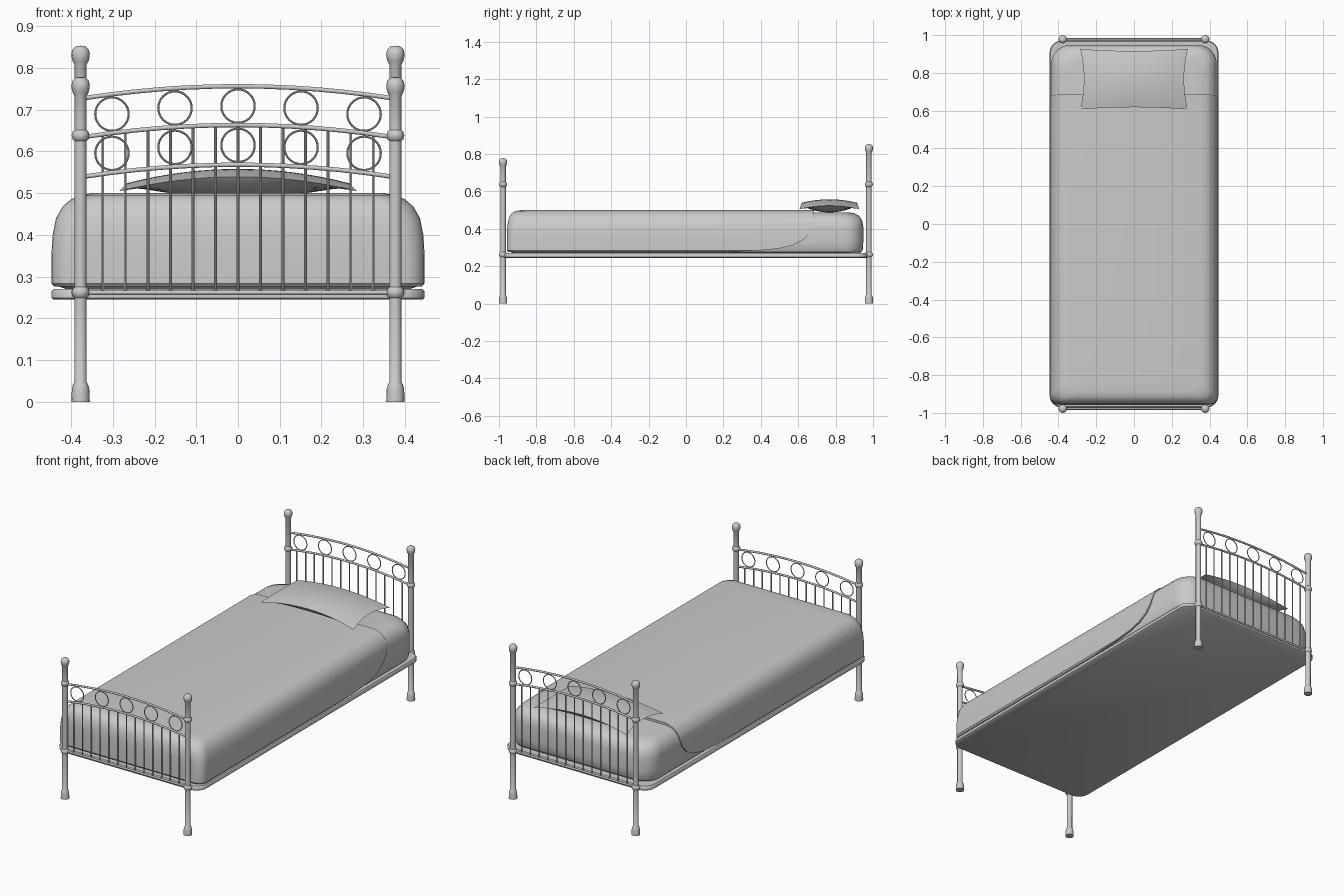
import bpy, bmesh, math
from mathutils import Vector

if "Cube" in bpy.data.objects:
    bpy.data.objects.remove(bpy.data.objects["Cube"])

POST_X, POST_Y = 0.377, 0.978


def finish(name, bm, angle=40):
    bmesh.ops.recalc_face_normals(bm, faces=bm.faces)
    me = bpy.data.meshes.new(name)
    bm.to_mesh(me)
    bm.free()
    ob = bpy.data.objects.new(name, me)
    bpy.context.collection.objects.link(ob)
    smooth(ob, angle)
    return ob


def activate(ob):
    bpy.ops.object.select_all(action='DESELECT')
    ob.select_set(True)
    bpy.context.view_layer.objects.active = ob


def smooth(ob, angle=40):
    activate(ob)
    bpy.ops.object.shade_smooth_by_angle(angle=math.radians(angle))


def loft(name, rings, seg=6):
    """Stack rounded rectangles (z, half width, y front, y back, corner radius)."""
    bm = bmesh.new()
    loops = []
    for z, hx, y0, y1, r in rings:
        loop = []
        for k, (cx, cy) in enumerate([(hx - r, y1 - r), (-hx + r, y1 - r),
                                      (-hx + r, y0 + r), (hx - r, y0 + r)]):
            for i in range(seg + 1):
                a = math.pi / 2 * (k + i / seg)
                loop.append(bm.verts.new((cx + r * math.cos(a), cy + r * math.sin(a), z)))
        loops.append(loop)
    n = len(loops[0])
    for a, b in zip(loops, loops[1:]):
        for i in range(n):
            bm.faces.new((a[i], a[(i + 1) % n], b[(i + 1) % n], b[i]))
    bm.faces.new(loops[0])
    bm.faces.new(loops[-1])
    return finish(name, bm)


def post(name, x, y, h):
    """Lathed post with a flared foot, two collars and a ball on top."""
    prof = [(0, 0), (.022, 0), (.021, .03), (.018, .042), (.0145, .047)]
    for z in (.262, .638):
        prof += [(.0145, z - .013), (.019, z - .009), (.0215, z), (.019, z + .009), (.0145, z + .013)]
    prof += [(.0145, h - .045), (.019, h - .037), (.0215, h - .027), (.022, h - .019),
             (.019, h - .008), (.011, h - .001), (0, h)]
    bm = bmesh.new()
    vs = [bm.verts.new((x + r, y, z)) for r, z in prof]
    es = [bm.edges.new(p) for p in zip(vs, vs[1:])]
    bmesh.ops.spin(bm, geom=vs + es, cent=(x, y, 0), axis=(0, 0, 1),
                   angle=2 * math.pi, steps=16)
    bmesh.ops.remove_doubles(bm, verts=bm.verts, dist=1e-5)
    finish(name, bm)


def tube(name, pts, r, closed=False, res=3):
    cu = bpy.data.curves.new(name, 'CURVE')
    cu.dimensions = '3D'
    cu.bevel_depth, cu.bevel_resolution, cu.use_fill_caps = r, res, True
    sp = cu.splines.new('POLY')
    sp.points.add(len(pts) - 1)
    for p, co in zip(sp.points, pts):
        p.co = (*co, 1)
    sp.use_cyclic_u = closed
    ob = bpy.data.objects.new(name, cu)
    bpy.context.collection.objects.link(ob)
    activate(ob)
    bpy.ops.object.convert(target='MESH')
    smooth(bpy.context.object)


def arch(x, top):
    return top - 0.028 * (x / 0.365) ** 2


# Head and foot boards: posts, arched rails, rings and upright bars
for label, y, height, top, low in (("head", POST_Y, .853, .756, .663),
                                   ("foot", -POST_Y, .778, .663, .568)):
    for side, sx in (("left", -1), ("right", 1)):
        post(f"{label}_post_{side}", sx * POST_X, y, height)
    xs = [-.37 + .74 * i / 12 for i in range(13)]
    for part, z in (("upper", top), ("lower", low)):
        tube(f"{label}_{part}_rail", [(x, y, arch(x, z)) for x in xs], .0055)
    tube(f"{label}_bottom_rail", [(-.37, y, .262), (.37, y, .262)], .0055)
    for i in range(-2, 3):
        cx = .151 * i
        cz = arch(cx, (top + low) / 2 - .001)
        ring = [(cx + .04 * math.cos(t * math.pi / 16), y, cz + .04 * math.sin(t * math.pi / 16))
                for t in range(32)]
        tube(f"{label}_ring_{i + 3}", ring, .0025, closed=True, res=2)
    for i in range(-6, 7):
        x = .054 * i
        tube(f"{label}_bar_{i + 7}", [(x, y, .262), (x, y, arch(x, low))], .0035, res=2)

# Bed base slab
loft("bed_base", [(.245, .442, -.967, .967, .06), (.249, .447, -.972, .972, .065),
                  (.264, .447, -.972, .972, .065), (.27, .442, -.967, .967, .06)])

# Mattress with softly rounded edges
mattress = loft("mattress", [
    (.268, .405, -.92, .92, .07), (.276, .428, -.937, .937, .09), (.29, .436, -.944, .946, .1),
    (.33, .438, -.945, .948, .1), (.41, .438, -.945, .948, .1), (.445, .43, -.94, .942, .1),
    (.47, .41, -.925, .925, .1), (.483, .385, -.9, .9, .1), (.488, .35, -.87, .87, .1)])

# Blanket: larger rounded form trimmed to a curved side edge and hollowed by the mattress
blanket = loft("blanket", [
    (.276, .44, -.95, .955, .045), (.284, .447, -.957, .957, .05), (.35, .447, -.957, .957, .05),
    (.4, .444, -.956, .956, .055), (.44, .436, -.952, .952, .06), (.468, .42, -.943, .943, .06),
    (.485, .4, -.93, .93, .06), (.495, .378, -.912, .912, .06), (.5, .35, -.885, .885, .06)])
bm = bmesh.new()
outline = [(-1.1, .274), (.2, .276), (.4, .285), (.5, .295), (.57, .312), (.63, .343),
           (.665, .385), (.681, .43), (.685, .48), (.685, .6), (-1.1, .6)]
face = bm.faces.new([bm.verts.new((-.6, y, z)) for y, z in outline])
ext = bmesh.ops.extrude_face_region(bm, geom=[face])
bmesh.ops.translate(bm, vec=Vector((1.2, 0, 0)),
                    verts=[g for g in ext["geom"] if isinstance(g, bmesh.types.BMVert)])
cutter = finish("blanket_cutter", bm)
cutter.hide_render = True
for op, other in (("INTERSECT", cutter), ("DIFFERENCE", mattress)):
    m = blanket.modifiers.new(op.lower(), 'BOOLEAN')
    m.operation, m.object, m.solver = op, other, 'EXACT'
    activate(blanket)
    bpy.ops.object.modifier_move_to_index(modifier=m.name, index=0 if op == "INTERSECT" else 1)
activate(blanket)
bpy.ops.object.convert(target='MESH')
smooth(blanket)
bpy.data.objects.remove(cutter)

# Pillow: arched top sheet and sagging underside meeting at a pinched seam
N = 16
bm = bmesh.new()
for under in (0, 1):
    grid = []
    for i in range(N + 1):
        row = []
        for j in range(N + 1):
            u, v = 2 * i / N - 1, 2 * j / N - 1
            a, b = 1 - u * u, 1 - v * v
            z = .505 + .034 * a + .019 * b
            z -= under * (z - .488) * math.sqrt(a * b)
            row.append(bm.verts.new((.285 * u * (1 - .07 * b), .767 + .16 * v * (1 - .07 * a), z)))
        grid.append(row)
    for i in range(N):
        for j in range(N):
            bm.faces.new((grid[i][j], grid[i + 1][j], grid[i + 1][j + 1], grid[i][j + 1]))
bmesh.ops.remove_doubles(bm, verts=bm.verts, dist=1e-5)
finish("pillow", bm)
